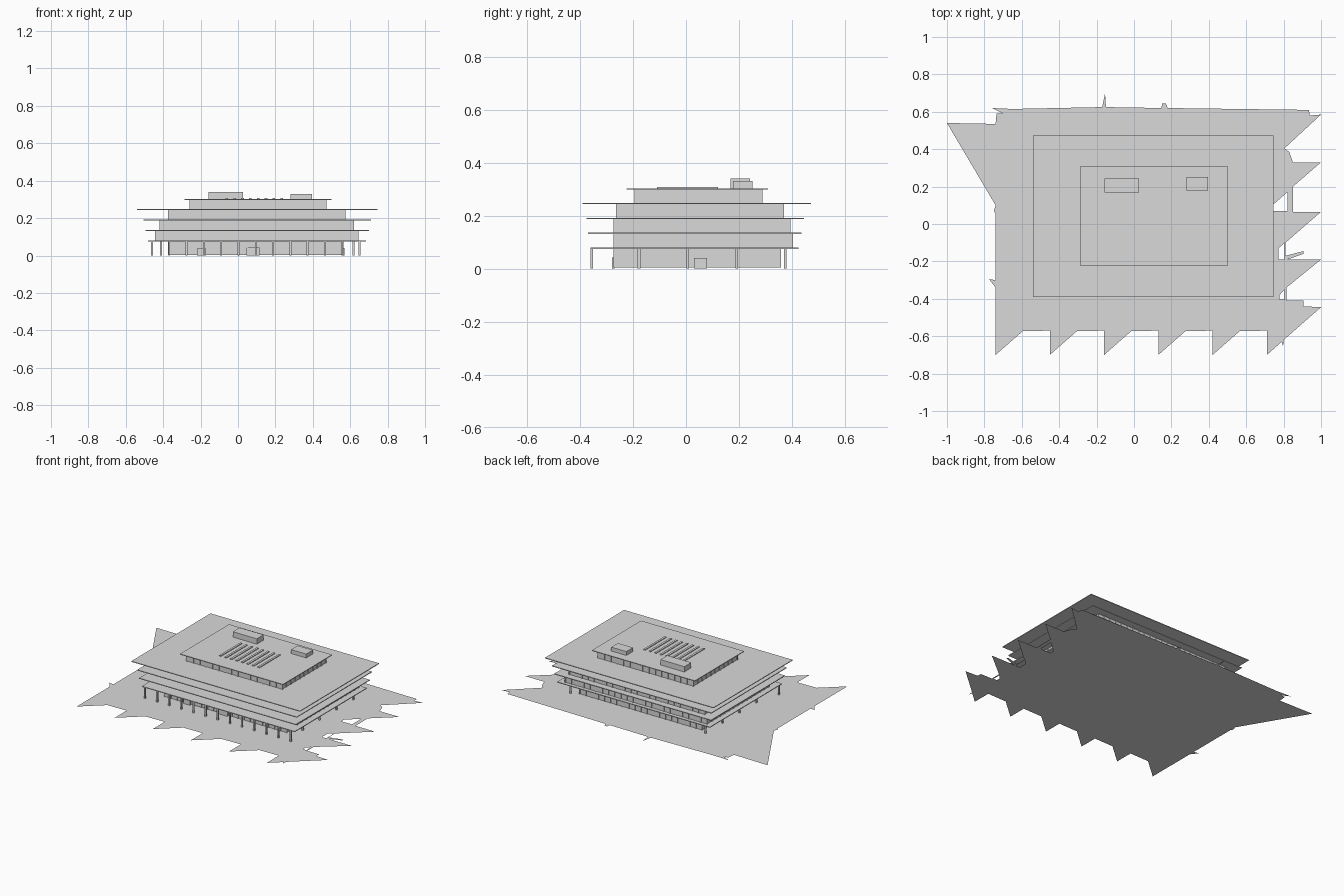
import bpy
import bmesh

cube = bpy.data.objects.get("Cube")
if cube:
    bpy.data.objects.remove(cube, do_unlink=True)

grey = bpy.data.materials.new("pale_grey")
grey.use_nodes = True
grey.diffuse_color = (0.7, 0.7, 0.7, 1)
grey.node_tree.nodes["Principled BSDF"].inputs["Base Color"].default_value = (0.7, 0.7, 0.7, 1)


def finish(bm, name):
    """Turn a bmesh into a grey object."""
    mesh = bpy.data.meshes.new(name)
    bm.to_mesh(mesh)
    bm.free()
    mesh.materials.append(grey)
    obj = bpy.data.objects.new(name, mesh)
    bpy.context.collection.objects.link(obj)
    return obj


def add_box(bm, x0, x1, y0, y1, z0, z1):
    """Add an axis-aligned box between the given limits."""
    verts = bmesh.ops.create_cube(bm, size=1)["verts"]
    for v in verts:
        v.co.x = x1 if v.co.x > 0 else x0
        v.co.y = y1 if v.co.y > 0 else y0
        v.co.z = z1 if v.co.z > 0 else z0


def box(name, *limits):
    bm = bmesh.new()
    add_box(bm, *limits)
    return finish(bm, name)


def wall_ribs(name, x0, x1, y0, y1, z0, z1, pitch=0.047):
    """Slim glazing bars around all four sides of a storey."""
    bm = bmesh.new()
    w, d = 0.004, 0.004
    n = round((x1 - x0) / pitch)
    for i in range(n + 1):
        x = x0 + (x1 - x0) * i / n
        for y in (y0, y1):
            add_box(bm, x - w, x + w, y - d, y + d, z0, z1)
    n = round((y1 - y0) / pitch)
    for i in range(1, n):
        y = y0 + (y1 - y0) * i / n
        for x in (x0, x1):
            add_box(bm, x - d, x + d, y - w, y + w, z0, z1)
    return finish(bm, name)


# Storeys: wall limits, then the limits and height of the slab above
storeys = [
    ("ground_floor", (-0.37, 0.56, -0.27, 0.355), (-0.48, 0.685, -0.36, 0.425), 0.08),
    ("first_floor", (-0.44, 0.64, -0.27, 0.40), (-0.495, 0.70, -0.37, 0.435), 0.136),
    ("second_floor", (-0.415, 0.615, -0.27, 0.39), (-0.505, 0.71, -0.375, 0.445), 0.192),
    ("third_floor", (-0.37, 0.57, -0.26, 0.365), (-0.54, 0.745, -0.39, 0.472), 0.248),
    ("penthouse", (-0.255, 0.47, -0.19, 0.285), (-0.285, 0.50, -0.225, 0.31), 0.303),
]
base = 0.004
for name, wall, slab, top in storeys:
    box(name + "_wall", *wall, base, top - 0.003)
    wall_ribs(name + "_glazing_bars", *wall, base, top - 0.003)
    box(name + "_slab", *slab, top - 0.005, top)
    base = top

# Columns along the front, and down both sides
bm = bmesh.new()
spots = [(-0.46 + 1.11 * i / 12, -0.355) for i in range(13)]
spots += [(x, -0.177 + 0.184 * i) for x in (-0.412, 0.617) for i in range(4)]
for x, y in spots:
    add_box(bm, x - 0.005, x + 0.005, y - 0.005, y + 0.005, 0, 0.077)
finish(bm, "columns")

# Doors
box("front_door", 0.045, 0.115, -0.28, -0.27, 0, 0.042)
box("front_side_door", -0.22, -0.17, -0.28, -0.27, 0, 0.038)
box("side_door", 0.56, 0.57, 0.03, 0.08, 0, 0.04)

# Plant rooms and skylight strips on the roof
box("large_plant_room", -0.157, 0.026, 0.168, 0.242, 0.30, 0.34)
box("small_plant_room", 0.28, 0.395, 0.178, 0.25, 0.30, 0.33)
bm = bmesh.new()
for i in range(8):
    x = -0.06 + 0.042 * i
    add_box(bm, x - 0.007, x + 0.007, -0.11, 0.12, 0.30, 0.308)
finish(bm, "skylight_strips")

# Ragged ground sheet: back edge, right spikes, front spikes, left edge
outline = [
    (-1, .54), (-.74, .535), (-.735, .59), (-.7, .59), (-.76, .62), (-.65, .615),
    (-.17, .625), (-.155, .7), (-.15, .625), (.147, .62), (.15, .645), (.17, .645),
    (.18, .62), (.935, .61), (.94, .58), (1, .585), (.805, .405), (.83, .385),
    (.85, .33), (1, .33), (.85, .2), (.85, .065), (1, .065), (.81, -.1),
    (.81, -.17), (.905, -.145), (.905, -.16), (.82, -.19), (1, -.19), (.815, -.34),
    (.815, -.41), (.905, -.41), (.905, -.44), (1, -.445), (.8, -.62), (.797, -.655),
    (.79, -.63),
]
for i in range(5):
    x = 0.71 - 0.29 * i
    outline += [(x, -0.7), (x, -0.57), (x - 0.145, -0.573)]
outline += [(-.74, -.7), (-.74, -.34), (-.775, -.295), (-.74, -.3), (-.74, .055), (-.75, .07), (-.74, .1)]
holes = [
    [(.74, .36), (.79, .385), (.82, .33), (.74, .27)],
    [(.74, .1), (.82, .17), (.82, .07), (.74, .07)],
    [(.773, -.13), (.805, -.1), (.805, -.19), (.773, -.19)],
    [(.778, -.38), (.805, -.35), (.805, -.405), (.778, -.405)],
]
bm = bmesh.new()
edges = []
for loop in [outline] + holes[1:]:
    verts = [bm.verts.new((x, y, 0)) for x, y in loop]
    edges += [bm.edges.new((a, b)) for a, b in zip(verts, verts[1:] + verts[:1])]
bmesh.ops.triangle_fill(bm, edges=edges, use_beauty=True, normal=(0, 0, 1))
for f in bm.faces:
    f.normal_update()
    if f.normal.z < 0:
        f.normal_flip()
finish(bm, "ground_sheet")
